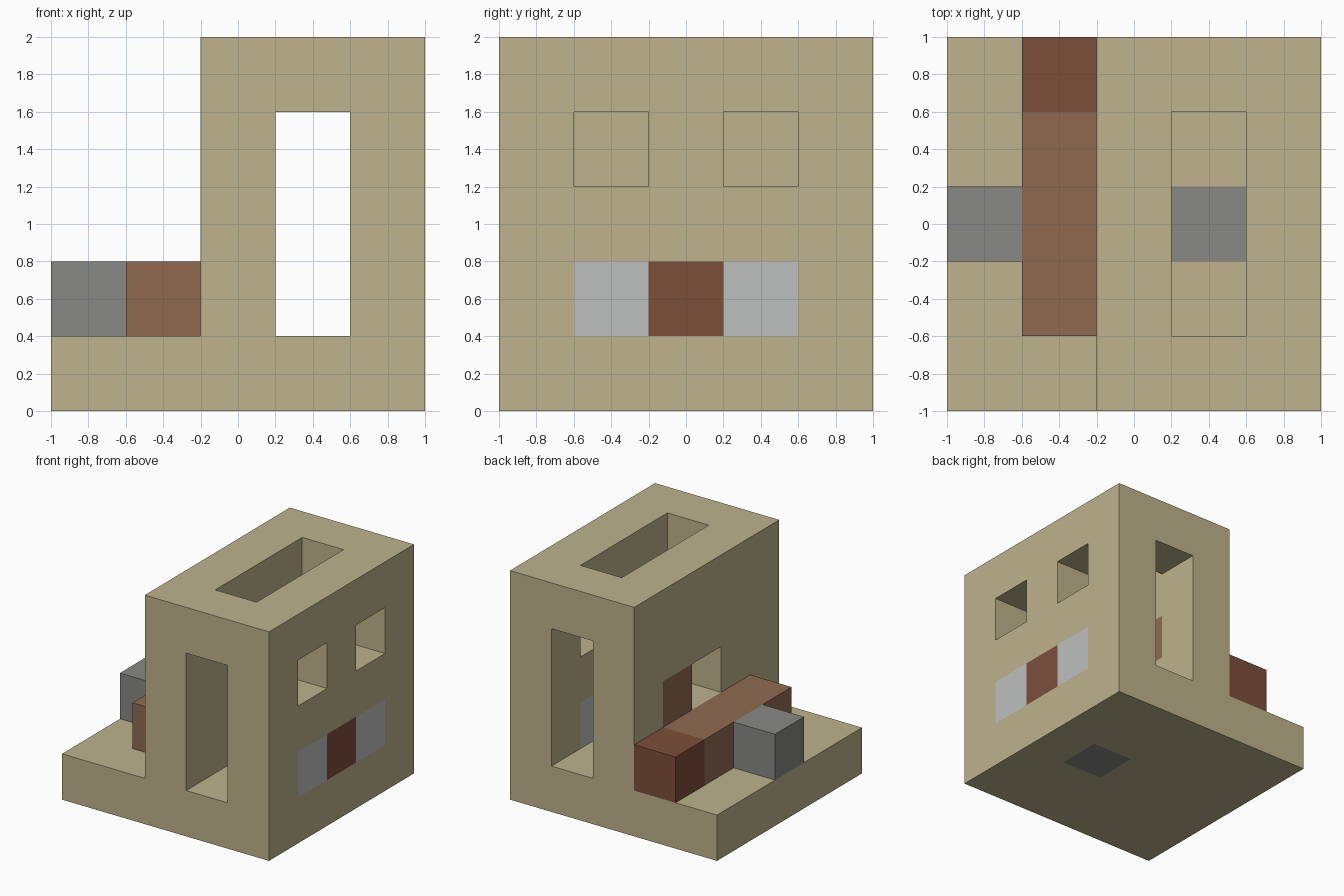
import bpy
import bmesh
from mathutils import Vector
from itertools import product

cube = bpy.data.objects.get("Cube")
if cube:
    bpy.data.objects.remove(cube, do_unlink=True)

CELL = 0.4  # the model is laid out on a grid of five cubes per side


def material(name, rgb):
    linear = [((c / 255 + 0.055) / 1.055) ** 2.4 for c in rgb] + [1]
    mat = bpy.data.materials.new(name)
    mat.use_nodes = True
    mat.diffuse_color = linear
    bsdf = mat.node_tree.nodes["Principled BSDF"]
    bsdf.inputs["Base Color"].default_value = linear
    bsdf.inputs["Roughness"].default_value = 0.9
    return mat


sandstone = material("sandstone", (190, 179, 140))
light_brown = material("light brown", (144, 107, 80))
dark_brown = material("dark brown", (125, 78, 58))
grey = material("grey", (136, 136, 134))
pale_grey = material("pale grey", (190, 192, 191))


def block(x, y, z):
    """Cells in half-open index ranges along each axis."""
    return set(product(range(*x), range(*y), range(*z)))


# Coloured parts: each is a run of cells with one material
parts = {
    "beam": (block((1, 2), (1, 4), (1, 2)), light_brown),
    "beam_end": (block((1, 2), (4, 5), (1, 2)), dark_brown),
    "side_step": (block((0, 1), (2, 3), (1, 2)), grey),
    "inner_wall_panel": (block((2, 3), (3, 4), (2, 3)), light_brown),
    "floor_panel": (block((3, 4), (2, 3), (0, 1)), grey),
    "outer_wall_panel": (block((4, 5), (2, 3), (1, 2)), dark_brown),
    "outer_wall_panel_front": (block((4, 5), (1, 2), (1, 2)), pale_grey),
    "outer_wall_panel_back": (block((4, 5), (3, 4), (1, 2)), pale_grey),
}
panels = set().union(*(cells for cells, _ in parts.values()))

# Base slab
parts["base"] = (block((0, 5), (0, 5), (0, 1)) - panels, sandstone)

# Tower: passage, roof opening, two windows and a side opening cut out
tower = block((2, 5), (0, 5), (1, 5))
tower -= block((3, 4), (0, 5), (1, 4))
tower -= block((3, 4), (1, 4), (4, 5))
tower -= block((4, 5), (1, 2), (3, 4)) | block((4, 5), (3, 4), (3, 4))
tower -= block((2, 3), (2, 3), (2, 3))
parts["tower"] = (tower - panels, sandstone)

occupied = set().union(*(cells for cells, _ in parts.values()))


def build(name, cells, mat):
    """Make the outward faces of the cells, leaving out buried ones."""
    bm = bmesh.new()
    for cell in sorted(cells):
        centre = Vector(cell) + Vector((0.5, 0.5, 0.5))
        for axis, sign in product(range(3), (-1, 1)):
            normal = Vector((0, 0, 0))
            normal[axis] = sign
            if tuple(int(c + n) for c, n in zip(cell, normal)) in occupied:
                continue
            u = Vector((0, 0, 0))
            u[(axis + 1) % 3] = 0.5
            v = normal.cross(u)
            middle = centre + normal / 2
            corners = [middle - u - v, middle + u - v,
                       middle + u + v, middle - u + v]
            bm.faces.new([bm.verts.new(p * CELL - Vector((1, 1, 0)))
                          for p in corners])
    bmesh.ops.remove_doubles(bm, verts=bm.verts[:], dist=0.001)
    mesh = bpy.data.meshes.new(name)
    bm.to_mesh(mesh)
    bm.free()
    mesh.materials.append(mat)
    bpy.context.collection.objects.link(bpy.data.objects.new(name, mesh))


for name, (cells, mat) in parts.items():
    build(name, cells, mat)
